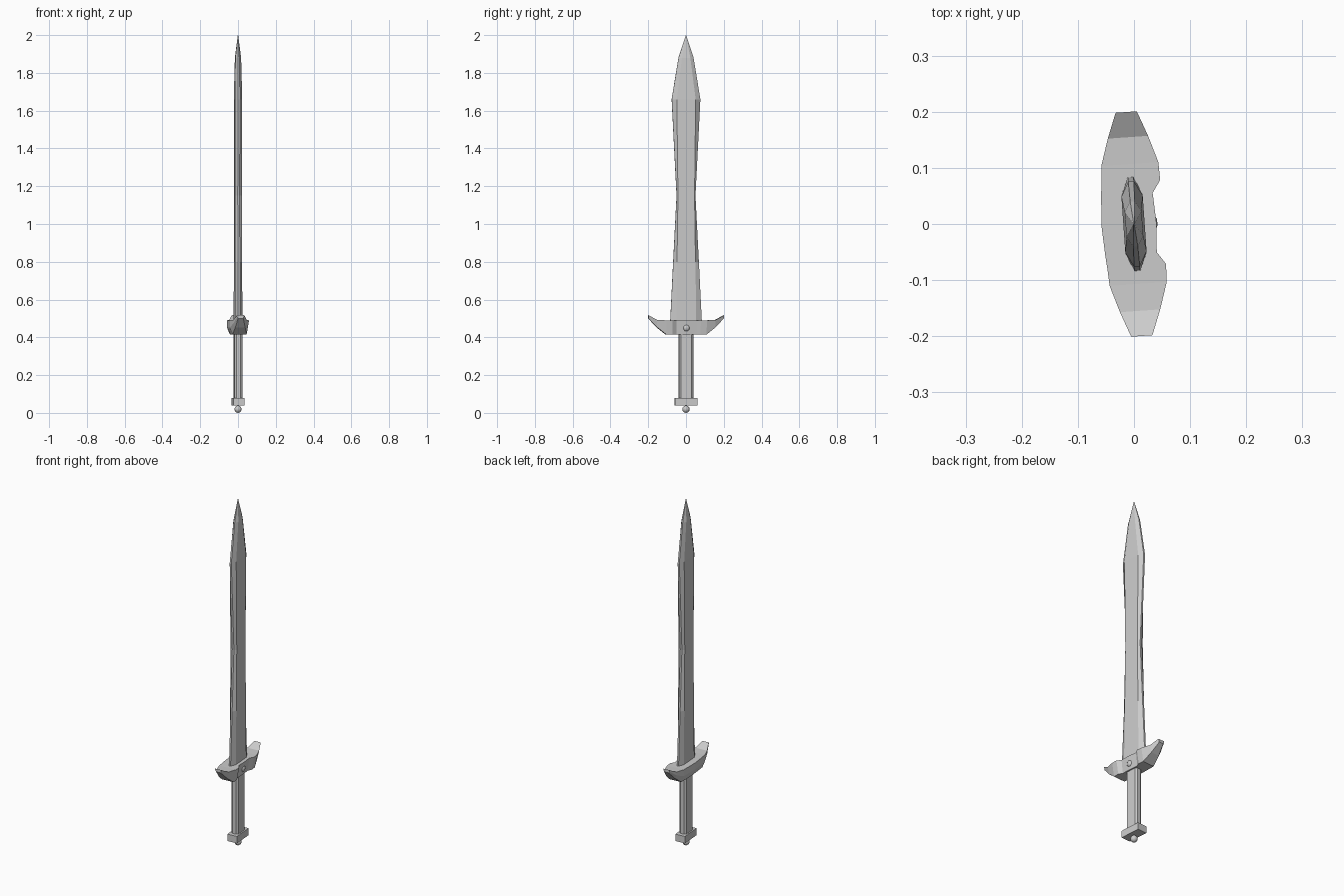
import bpy, bmesh, math
from mathutils import Matrix

if "Cube" in bpy.data.objects:
    bpy.data.objects.remove(bpy.data.objects["Cube"])

TWIST = Matrix.Rotation(math.radians(4), 4, 'Z')   # whole sword is turned slightly
steel = bpy.data.materials.new("grey steel")
steel.diffuse_color = (0.6, 0.6, 0.6, 1)
steel.use_nodes = True
steel.node_tree.nodes["Principled BSDF"].inputs["Base Color"].default_value = steel.diffuse_color


def finish(name, bm):
    bmesh.ops.recalc_face_normals(bm, faces=bm.faces)
    bm.transform(TWIST)
    me = bpy.data.meshes.new(name)
    bm.to_mesh(me)
    bm.free()
    me.materials.append(steel)
    ob = bpy.data.objects.new(name, me)
    bpy.context.collection.objects.link(ob)
    return ob


def loft(name, rings):
    """Skin a list of equal-length point rings and cap both ends."""
    bm = bmesh.new()
    vs = [[bm.verts.new(p) for p in r] for r in rings]
    n = len(vs[0])
    for a, b in zip(vs, vs[1:]):
        for i in range(n):
            j = (i + 1) % n
            bm.faces.new((a[i], a[j], b[j], b[i]))
    bm.faces.new(vs[0])
    bm.faces.new(vs[-1])
    return finish(name, bm)


def octagon(z, w, f, t, e):
    """w: half width, f: half width of flat, t: half thickness, e: edge half thickness"""
    q = [(t, f), (e, w), (-e, w), (-t, f)]
    return [(x, y, z) for x, y in q] + [(-x, -y, z) for x, y in q]


def ball(name, x, z, r, sx=1):
    bm = bmesh.new()
    bmesh.ops.create_uvsphere(bm, u_segments=10, v_segments=6, radius=r)
    bm.transform(Matrix.Translation((x, 0, z)) @ Matrix.Diagonal((sx, 1, 1, 1)))
    ob = finish(name, bm)
    for p in ob.data.polygons:
        p.use_smooth = True


# Blade: waisted, flat-faced with bevelled edges, leaf-shaped tip
loft("blade", [octagon(*s) for s in (
    (0.46, 0.085, 0.053, 0.019, 0.005),
    (0.80, 0.068, 0.049, 0.019, 0.005),
    (1.15, 0.050, 0.044, 0.019, 0.005),
    (1.66, 0.076, 0.050, 0.019, 0.005),
    (1.88, 0.040, 0.022, 0.015, 0.004),
    (2.00, 0.001, 0.0005, 0.001, 0.0005))])

# Crossguard: upswept, y, bottom z, top z, +x half depth, -x half depth
half = [(0.0, 0.415, 0.49, 0.040, 0.058),
        (0.053, 0.415, 0.49, 0.037, 0.055),
        (0.075, 0.415, 0.49, 0.052, 0.053),
        (0.107, 0.415, 0.49, 0.051, 0.051),
        (0.155, 0.453, 0.492, 0.036, 0.036),
        (0.200, 0.500, 0.517, 0.019, 0.019)]
stations = [(-s[0],) + s[1:] for s in reversed(half[1:])] + half
loft("crossguard", [[(a * 0.75, y, lo), (a, y, hi), (-b, y, hi), (-b, y, (lo + hi) / 2),
                     (-b * 0.7, y, lo)] for y, lo, hi, a, b in stations])

# Grip and pommel block
loft("grip", [octagon(z, 0.038, 0.029, 0.021, 0.011) for z in (0.07, 0.43)])
loft("pommel", [[(x, y, z) for x, y in ((.029, .06), (-.029, .06), (-.029, -.06), (.029, -.06))]
                for z in (0.04, 0.08)])

# Round stud on the guard and pommel ball
ball("guard_stud", 0.028, 0.45, 0.019, 0.75)
ball("pommel_ball", 0, 0.0195, 0.0195)
